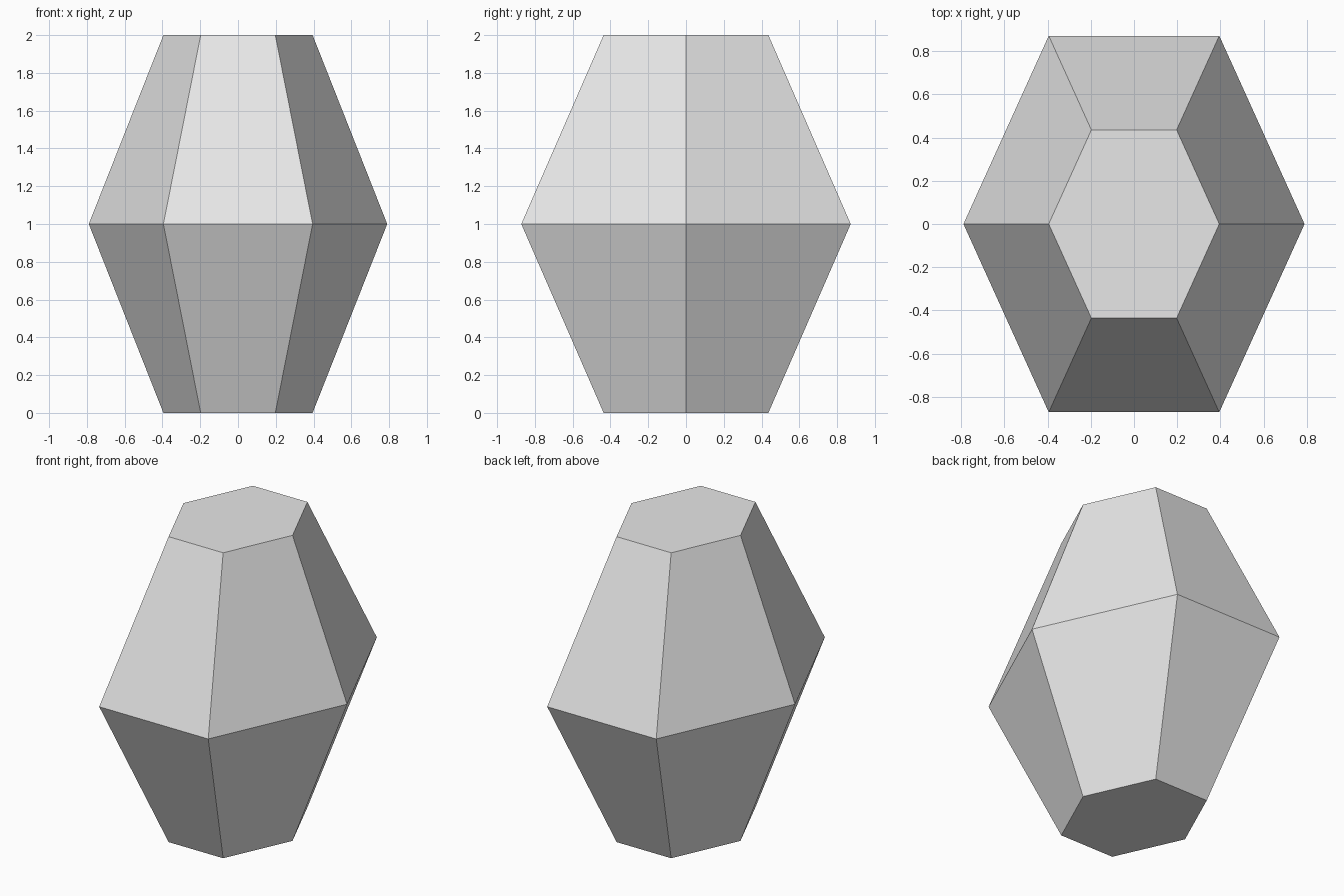
import bpy
import bmesh
from math import cos, sin, pi

if "Cube" in bpy.data.objects:
    bpy.data.objects.remove(bpy.data.objects["Cube"])

# Gem: stacked hexagonal rings (z, scale), widest at mid height
RINGS = [(0.0, 0.5), (1.0, 1.0), (2.0, 0.5)]
RX, RY = 0.79, 0.872 / sin(pi / 3)

grey = bpy.data.materials.new("light grey")
grey.diffuse_color = (0.8, 0.8, 0.8, 1.0)
grey.use_nodes = True
grey.node_tree.nodes["Principled BSDF"].inputs["Base Color"].default_value = grey.diffuse_color

bm = bmesh.new()
rings = [[bm.verts.new((RX * s * cos(i * pi / 3), RY * s * sin(i * pi / 3), z))
          for i in range(6)] for z, s in RINGS]

# Sloping side facets
for low, high in zip(rings, rings[1:]):
    for i in range(6):
        j = (i + 1) % 6
        bm.faces.new((low[i], low[j], high[j], high[i]))

# Flat bottom and top
bm.faces.new(rings[0][::-1])
bm.faces.new(rings[-1])

mesh = bpy.data.meshes.new("faceted_gem")
bm.to_mesh(mesh)
bm.free()
mesh.materials.append(grey)
bpy.context.collection.objects.link(bpy.data.objects.new("faceted_gem", mesh))
